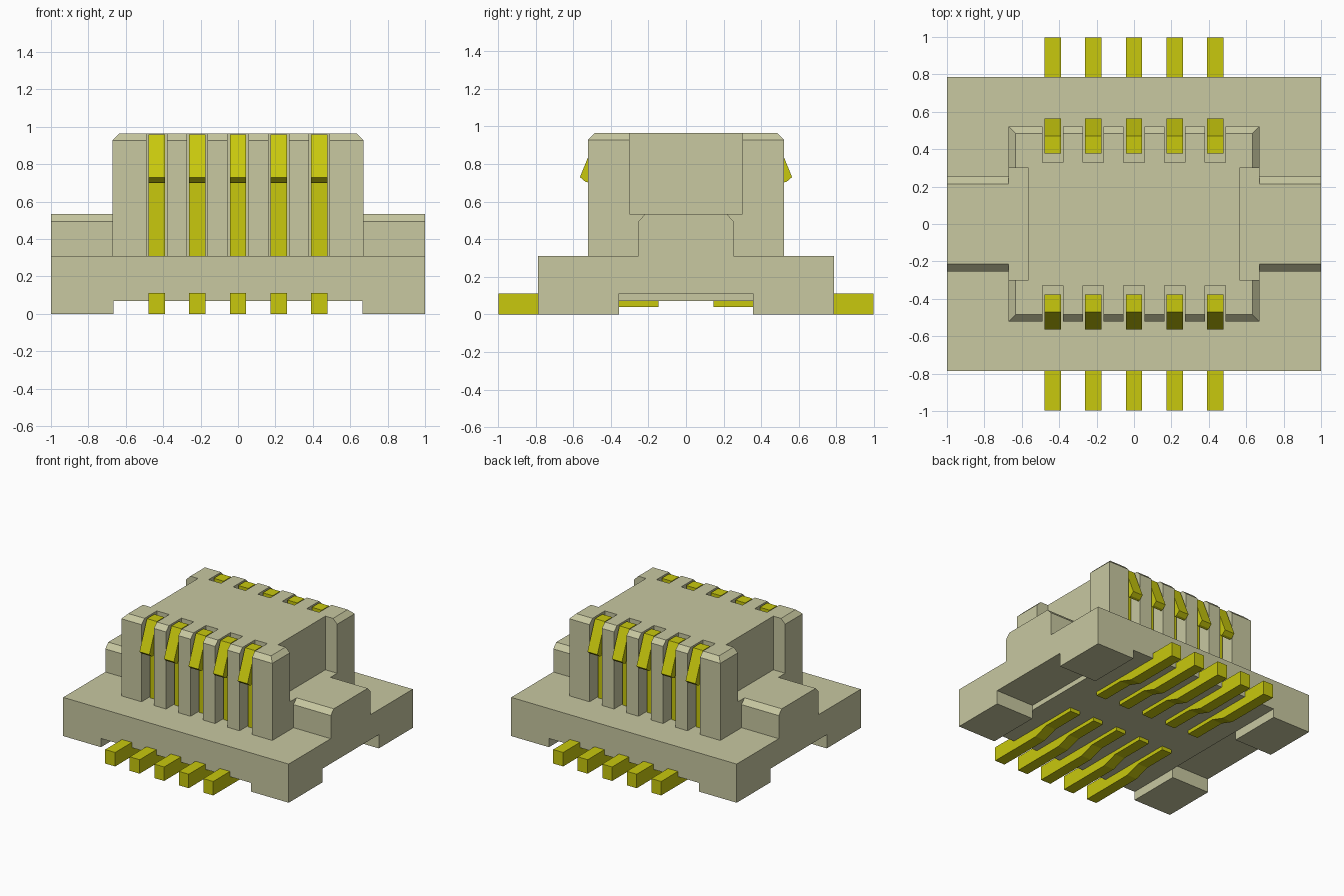
import bpy, bmesh
from mathutils import Vector

cube = bpy.data.objects.get("Cube")
if cube:
    bpy.data.objects.remove(cube, do_unlink=True)


def material(name, rgb):
    m = bpy.data.materials.new(name)
    m.use_nodes = True
    m.diffuse_color = (*rgb, 1)
    m.node_tree.nodes["Principled BSDF"].inputs["Base Color"].default_value = (*rgb, 1)
    return m


BEIGE = material("beige plastic", (0.58, 0.58, 0.355))
GOLD = material("yellow metal", (0.58, 0.58, 0.004))


def add_prism(bm, pts, to_a, to_b):
    """Solid between a flat outline placed by to_a and the same outline placed by to_b."""
    a = [bm.verts.new(to_a(p)) for p in pts]
    b = [bm.verts.new(to_b(p)) for p in pts]
    bm.faces.new(a)
    bm.faces.new(b[::-1])
    n = len(pts)
    for i in range(n):
        j = (i + 1) % n
        bm.faces.new((a[j], a[i], b[i], b[j]))


def along_x(bm, pts, x0, x1):
    add_prism(bm, pts, lambda p: (x0, *p), lambda p: (x1, *p))


def along_y(bm, pts, y0, y1):
    add_prism(bm, pts, lambda p: (p[0], y0, p[1]), lambda p: (p[0], y1, p[1]))


def add_box(bm, x0, x1, y0, y1, z0, z1):
    along_x(bm, [(y0, z0), (y1, z0), (y1, z1), (y0, z1)], x0, x1)


def finish(bm, name, mat):
    bmesh.ops.recalc_face_normals(bm, faces=bm.faces)
    me = bpy.data.meshes.new(name)
    bm.to_mesh(me)
    bm.free()
    me.materials.append(mat)
    ob = bpy.data.objects.new(name, me)
    bpy.context.collection.objects.link(ob)
    return ob


def cut(ob, cutter_bm):
    """Subtract the cutter solids, then discard them."""
    cutter = finish(cutter_bm, ob.name + "_cutter", BEIGE)
    cutter.hide_render = True
    mod = ob.modifiers.new("cut", "BOOLEAN")
    mod.operation = "DIFFERENCE"
    mod.solver = "EXACT"
    mod.object = cutter
    bpy.context.view_layer.objects.active = ob
    bpy.ops.object.modifier_apply(modifier=mod.name)
    bpy.data.objects.remove(cutter, do_unlink=True)


PITCH = 0.2175
CENTRES = [PITCH * i for i in range(-2, 3)]
SIDES = (-1, 1)

# Base plate with a shallow channel underneath and a notch at each end
bm = bmesh.new()
along_y(bm, [(-1, 0), (-0.665, 0), (-0.665, 0.07), (0.665, 0.07),
             (0.665, 0), (1, 0), (1, 0.31), (-1, 0.31)], -0.786, 0.786)
base = finish(bm, "base", BEIGE)
bm = bmesh.new()
for s in SIDES:
    add_box(bm, *sorted((s * 0.665, s * 1.1)), -0.355, 0.355, -0.1, 0.11)
cut(base, bm)

# Tower with chamfered top, contact slots and end recesses
bm = bmesh.new()
add_box(bm, -0.67, 0.67, -0.522, 0.522, 0.25, 0.965)
top_edges = [e for e in bm.edges if all(v.co.z > 0.9 for v in e.verts)]
bmesh.ops.bevel(bm, geom=top_edges, offset=0.037, segments=1, affect="EDGES")
tower = finish(bm, "tower", BEIGE)
bm = bmesh.new()
for s in SIDES:
    add_box(bm, *sorted((s * 0.565, s * 0.8)), -0.30, 0.30, 0.535, 1.1)
    for x in CENTRES:
        add_box(bm, x - 0.055, x + 0.055, *sorted((s * 0.328, s * 0.7)), 0.30, 1.1)
cut(tower, bm)

# Chamfered ridge at each end
for s, side in ((1, "left"), (-1, "right")):
    bm = bmesh.new()
    along_x(bm, [(-0.253, 0.31), (0.253, 0.31), (0.253, 0.495), (0.215, 0.535),
                 (-0.215, 0.535), (-0.253, 0.495)], s * 0.66, s * 1.0)
    finish(bm, side + "_end_ridge", BEIGE)

# Hooked spring contacts and solder pins, in (distance from centre, height)
HOOK = [(0.377, 0.30), (0.43, 0.30), (0.43, 0.885), (0.442, 0.875), (0.515, 0.70),
        (0.535, 0.705), (0.564, 0.73), (0.47, 0.96), (0.377, 0.96)]
PIN = [(0.998, 0), (0.998, 0.112), (0.55, 0.112), (0.48, 0.071), (0.147, 0.071),
       (0.147, 0.04), (0.42, 0.04), (0.54, 0)]
for s, side in ((-1, "front"), (1, "back")):
    for part, outline in (("spring_contact", HOOK), ("solder_pin", PIN)):
        for i, x in enumerate(CENTRES, 1):
            bm = bmesh.new()
            along_x(bm, [(s * y, z) for y, z in outline], x - 0.044, x + 0.044)
            finish(bm, f"{side}_{part}_{i}", GOLD)
